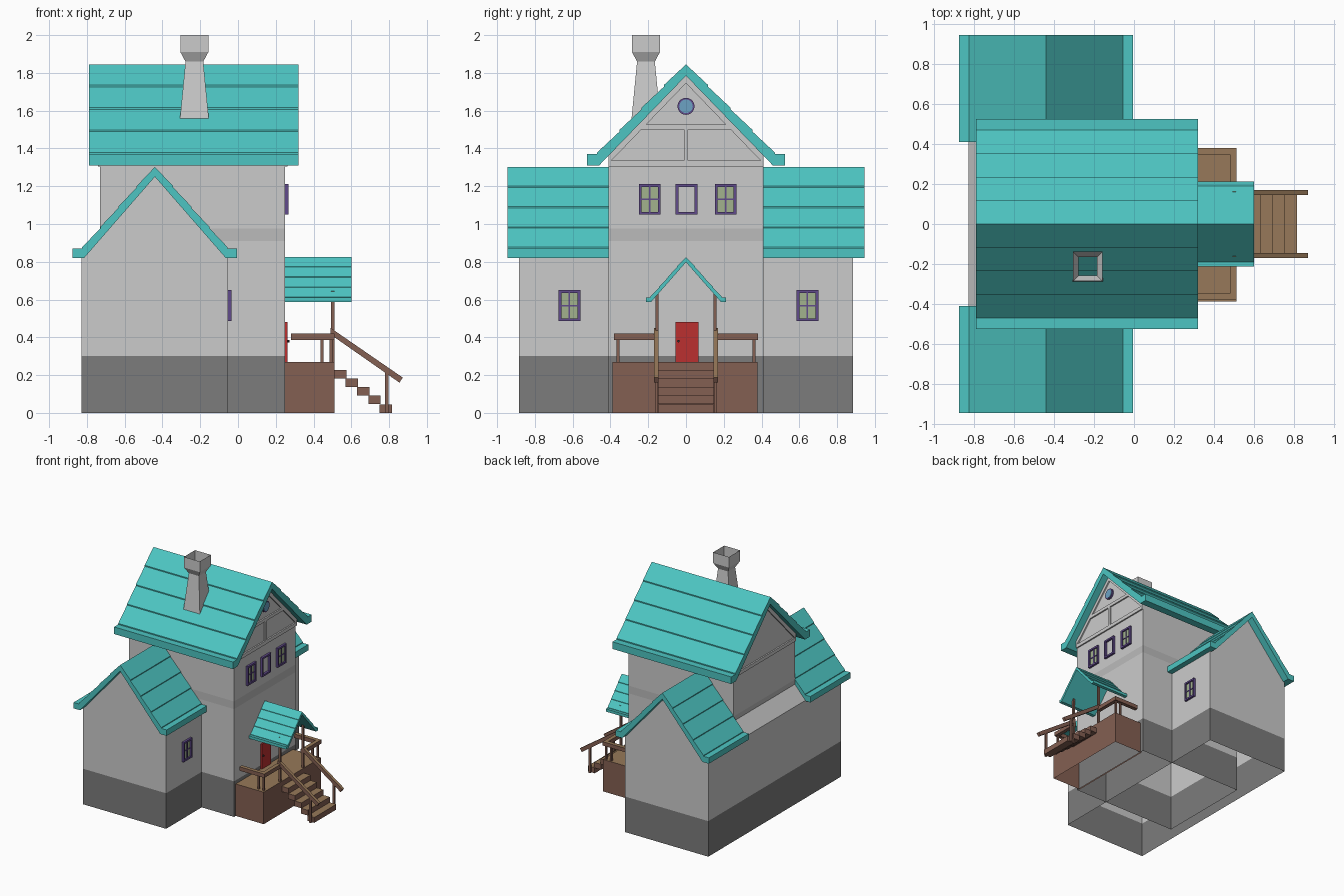
import bpy, bmesh, math
from mathutils import Matrix, Vector

if "Cube" in bpy.data.objects:
    bpy.data.objects.remove(bpy.data.objects["Cube"])


def material(name, r, g, b):
    m = bpy.data.materials.new(name)
    m.diffuse_color = (r, g, b, 1)
    m.use_nodes = True
    m.node_tree.nodes["Principled BSDF"].inputs["Base Color"].default_value = m.diffuse_color
    return m


TEAL = material("teal_roof", .075, .56, .54)
BASE = material("dark_stone", .2, .2, .2)
BAND = material("band_grey", .5, .5, .5)
WALL = material("wall_grey", .8, .8, .8)
WOOD = material("brown_wood", .23, .115, .085)
DECK = material("light_wood", .31, .19, .1)
RED = material("red_door", .5, .03, .03)
PURPLE = material("purple_frame", .12, .07, .26)
GLASS = material("green_glass", .36, .45, .27)
BLUE = material("blue_glass", .15, .36, .55)
DARK = material("dark_metal", .03, .03, .03)


def finish(name, bm, mats, top_slot=False):
    bmesh.ops.recalc_face_normals(bm, faces=bm.faces)
    if top_slot:
        for f in bm.faces:
            if f.normal.z > .5:
                f.material_index = 1
    me = bpy.data.meshes.new(name)
    bm.to_mesh(me)
    bm.free()
    for m in mats:
        me.materials.append(m)
    ob = bpy.data.objects.new(name, me)
    bpy.context.collection.objects.link(ob)
    return ob


def add_prism(bm, profile, axis, a, b):
    put = (lambda p, t: (t, p[0], p[1])) if axis == "x" else (lambda p, t: (p[0], t, p[1]))
    lo = [bm.verts.new(put(p, a)) for p in profile]
    hi = [bm.verts.new(put(p, b)) for p in profile]
    bm.faces.new(lo)
    bm.faces.new(hi[::-1])
    n = len(lo)
    for i in range(n):
        bm.faces.new((lo[i], hi[i], hi[(i + 1) % n], lo[(i + 1) % n]))


def prism(name, profile, axis, a, b, *mats):
    bm = bmesh.new()
    add_prism(bm, profile, axis, a, b)
    return finish(name, bm, mats, len(mats) > 1)


def boxes(name, specs, *mats, open_bottom=False):
    # each spec is x0, x1, y0, y1, z0, z1
    bm = bmesh.new()
    for x0, x1, y0, y1, z0, z1 in specs:
        add_prism(bm, [(y0, z0), (y1, z0), (y1, z1), (y0, z1)], "x", x0, x1)
    if open_bottom:
        drop_bottom(bm)
    return finish(name, bm, mats, len(mats) > 1)


def drop_bottom(bm):
    low = [f for f in bm.faces if all(v.co.z < 1e-4 for v in f.verts)]
    bmesh.ops.delete(bm, geom=low, context="FACES")


def gable_walls(name, axis, centre, half, eave, apex, a, b, cuts):
    # open-bottomed house shell, coloured in horizontal layers
    bm = bmesh.new()
    c = centre
    add_prism(bm, [(c - half, 0), (c + half, 0), (c + half, eave), (c, apex), (c - half, eave)], axis, a, b)
    drop_bottom(bm)
    for z, _ in cuts:
        bmesh.ops.bisect_plane(bm, geom=bm.verts[:] + bm.edges[:] + bm.faces[:],
                               plane_co=(0, 0, z), plane_no=(0, 0, 1))
    for f in bm.faces:
        z = f.calc_center_median().z
        f.material_index = next((s for top, s in cuts if z < top), 0)
    finish(name, bm, [WALL, BASE, BAND])


def shingle_roof(name, axis, centre, half, flat, apex, eave_top, eave_low, inner, inner_apex, a, b, step):
    # four overlapping courses per side, ending in a flat eave
    right = [(0, apex)]
    drop = apex - eave_top
    for k in range(1, 5):
        p = (flat * k / 4, apex - drop * k / 4)
        right.append((p[0], p[1] + step))
        right.append(p)
    right += [(half, eave_top), (half, eave_low), (inner, eave_low)]
    left = [(-x, z) for x, z in right[:0:-1]]
    pts = right + [(0, inner_apex)] + left
    prism(name, [(centre + x, z) for x, z in pts], axis, a, b, TEAL)


# Main house and cross wing walls
gable_walls("main_walls", "x", 0, .41, 1.365, 1.8, -.73, .25,
            [(.3, 1), (.91, 0), (.975, 2)])
gable_walls("wing_walls", "y", -.44, .388, .825, 1.262, -.885, .885, [(.3, 1)])

# Roofs
shingle_roof("main_roof", "x", 0, .525, .47, 1.845, 1.37, 1.31, .46, 1.785, -.79, .32, .009)
for side, a, b in (("left", -.945, -.41), ("right", .41, .945)):
    shingle_roof("wing_roof_" + side, "y", -.44, .435, .385, 1.302, .87, .82, .375, 1.25, a, b, .007)
shingle_roof("porch_roof", "x", 0, .213, .19, .825, .61, .587, .185, .798, .25, .6, .004)

# Chimney: open square tube that narrows, then flares
bm = bmesh.new()
rings = []
for h, z in ((.078, 1.54), (.047, 1.86), (.074, 1.91), (.074, 2.0)):
    rings.append([bm.verts.new((-.231 + sx * h, -.212 + sy * h, z))
                  for sx, sy in ((-1, -1), (1, -1), (1, 1), (-1, 1))])
for r0, r1 in zip(rings, rings[1:]):
    for i in range(4):
        j = (i + 1) % 4
        bm.faces.new((r0[i], r0[j], r1[j], r1[i]))
finish("chimney", bm, [])

# Gable trim on both ends, extra beams on the door side
chevron = [(-.41, 1.32), (-.41, 1.365), (0, 1.79), (.41, 1.365), (.41, 1.32), (0, 1.745)]
for end, a, b in (("front", .25, .262), ("rear", -.742, -.73)):
    prism("gable_rafters_" + end, chevron, "x", a, b)
    boxes("gable_beam_" + end, [(a, b, -.41, .41, 1.305, 1.335)])
boxes("gable_upper_beams", [(.25, .262, -.26, .26, 1.5, 1.527),
                            (.25, .262, -.011, .011, 1.335, 1.5)])


def window(name, x, y, z, w, h, glazed=True):
    t, d = .015, .018
    y0, y1, z0, z1 = y - w / 2, y + w / 2, z - h / 2, z + h / 2
    frame = [(x, x + d, y0, y0 + t, z0, z1), (x, x + d, y1 - t, y1, z0, z1),
             (x, x + d, y0 + t, y1 - t, z0, z0 + t), (x, x + d, y0 + t, y1 - t, z1 - t, z1)]
    if glazed:
        frame += [(x, x + .012, y - .004, y + .004, z0 + t, z1 - t),
                  (x, x + .011, y0 + t, y1 - t, z - .004, z + .004)]
        boxes(name + "_glass", [(x, x + .006, y0 + t, y1 - t, z0 + t, z1 - t)], GLASS)
    boxes(name + "_frame", frame, PURPLE)


# Windows
for i, y in enumerate((-.192, .003, .21)):
    window("upper_window_%d" % (i + 1), .25, y, 1.13, .115, .162, i != 1)
window("wing_window_left", -.052, -.617, .568, .115, .165)
window("wing_window_right", -.052, .643, .568, .115, .165)


def disc(name, x, y, z, r, depth, mat, sides=20):
    bm = bmesh.new()
    bmesh.ops.create_cone(bm, cap_ends=True, segments=sides, radius1=r, radius2=r, depth=depth,
                          matrix=Matrix.Translation(Vector((x, y, z))) @ Matrix.Rotation(math.pi / 2, 4, "Y"))
    finish(name, bm, [mat])


disc("round_window_frame", .255, 0, 1.623, .045, .018, PURPLE)
disc("round_window_glass", .257, 0, 1.623, .036, .02, BLUE)

# Door
boxes("door", [(.25, .262, -.055, .067, .27, .48)], RED)
disc("door_knob", .266, -.04, .38, .007, .012, DARK, 8)

# Porch deck, roof posts and railings
boxes("porch_deck", [(.24, .512, -.388, .378, 0, .27)], WOOD, DECK, open_bottom=True)
posts, rails = [], []
for s in (-1, 1):
    def across(x0, x1, y0, y1, z0, z1):
        return (x0, x1, min(s * y0, s * y1), max(s * y0, s * y1), z0, z1)
    posts += [across(.493, .51, .146, .162, .27, .645),
              across(.485, .5, .353, .367, .27, .39),
              across(.437, .452, .353, .367, .27, .39)]
    rails += [across(.28, .512, .348, .38, .387, .42),
              across(.48, .512, .15, .348, .387, .42)]
boxes("porch_posts", posts, WOOD, DECK)
boxes("porch_rails", rails, WOOD, DECK)

# Stairs with sloping handrails
boxes("stair_treads", [(.51 + .06 * i, .575 + .06 * i, -.147, .147, .183 - .0457 * i, .228 - .0457 * i)
                       for i in range(5)], WOOD, DECK)
slope = [(.49, .415), (.49, .45), (.872, .187), (.855, .16)]
for side, a, b in (("left", -.17, -.145), ("right", .145, .17)):
    prism("handrail_" + side, slope, "y", a, b, WOOD, DECK)
    boxes("newel_post_" + side, [(.778, .797, a + .005, b - .005, 0, .22)], WOOD, DECK)
